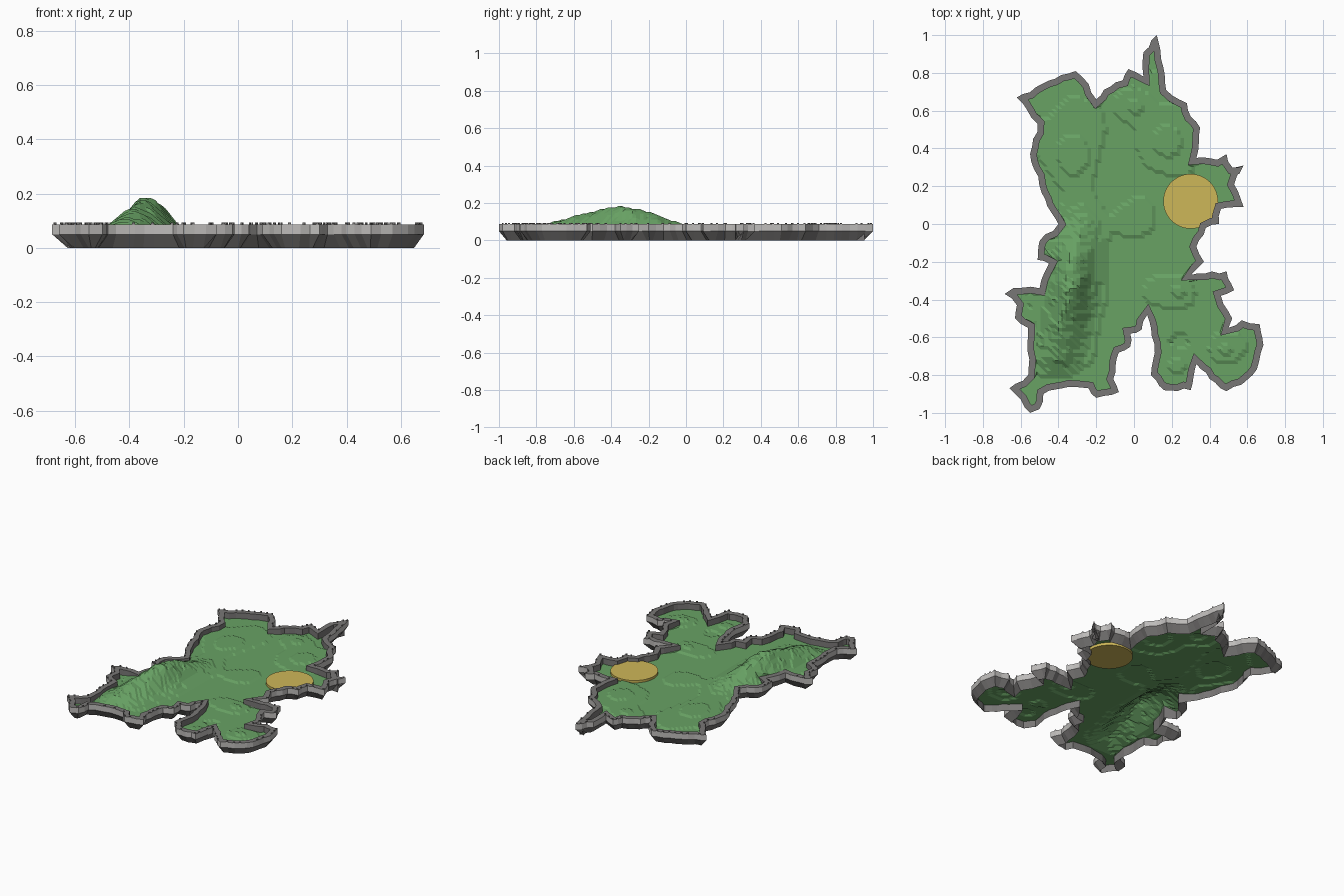
import bpy, bmesh, math, random
from mathutils import Vector, noise
from mathutils.geometry import delaunay_2d_cdt

if "Cube" in bpy.data.objects:
    bpy.data.objects.remove(bpy.data.objects["Cube"])

random.seed(4)

def srgb(r, g, b):
    return tuple(((c / 255 + 0.055) / 1.055) ** 2.4 for c in (r, g, b)) + (1,)

def material(name, rgb):
    m = bpy.data.materials.new(name)
    m.diffuse_color = srgb(*rgb)
    m.use_nodes = True
    m.node_tree.nodes["Principled BSDF"].inputs["Base Color"].default_value = m.diffuse_color
    return m

GRASS = material("grass green", (104, 162, 100))
STONE = material("light stone", (190, 188, 186))
ROCK = material("dark rock", (121, 119, 118))
SAND = material("marker yellow", (206, 183, 88))

def make(name, verts, faces, mat):
    me = bpy.data.meshes.new(name)
    me.from_pydata([tuple(v) for v in verts], [], faces)
    me.materials.append(mat)
    me.update()
    ob = bpy.data.objects.new(name, me)
    bpy.context.collection.objects.link(ob)
    return ob

# coastline, clockwise from the northern spike
COAST = [(.12, 1), (.17, .71), (.28, .64), (.30, .57), (.35, .51), (.33, .35), (.44, .34), (.49, .37),
         (.52, .30), (.58, .31), (.53, .21), (.58, .09), (.46, .08), (.45, 0), (.38, -.02), (.33, -.12),
         (.37, -.20), (.30, -.27), (.49, -.25), (.53, -.35), (.46, -.38), (.52, -.50), (.50, -.55),
         (.57, -.51), (.665, -.53), (.685, -.64), (.65, -.77), (.57, -.85), (.49, -.885), (.43, -.84),
         (.33, -.74), (.30, -.88), (.16, -.88), (.09, -.80), (.11, -.68), (.09, -.55), (.07, -.48),
         (.04, -.56), (-.02, -.58), (-.02, -.65), (-.08, -.68), (-.11, -.82), (-.08, -.89), (-.20, -.92),
         (-.24, -.87), (-.38, -.87), (-.48, -.90), (-.50, -.98), (-.55, -1), (-.66, -.87), (-.56, -.80),
         (-.56, -.55), (-.63, -.50), (-.62, -.43), (-.685, -.37), (-.64, -.34), (-.50, -.34), (-.45, -.21),
         (-.51, -.19), (-.50, -.09), (-.40, 0), (-.47, .13), (-.55, .37), (-.51, .53), (-.62, .67),
         (-.49, .74), (-.31, .81), (-.24, .74), (-.20, .66), (-.16, .71), (-.06, .76), (-.03, .82),
         (.05, .78), (.05, .91)]

# add small jags along the longer stretches
outer = []
for i, p in enumerate(COAST):
    a, b = Vector(p), Vector(COAST[(i + 1) % len(COAST)])
    d = b - a
    side = Vector((d.y, -d.x)).normalized()
    n = max(1, round(d.length / 0.04))
    outer.append(a)
    for k in range(1, n):
        outer.append(a + d * (k / n) + side * random.uniform(-0.008, 0.009))
N = len(outer)

def inset(dist):
    ring = []
    for i, p in enumerate(outer):
        d0 = (p - outer[i - 1]).normalized()
        d1 = (outer[(i + 1) % N] - p).normalized()
        n0, n1 = Vector((d0.y, -d0.x)), Vector((d1.y, -d1.x))
        m = n0 + n1
        m = m.normalized() if m.length > 1e-4 else n0
        ring.append(p + m * dist / max(m.dot(n0), 0.6))
    return ring

def strips(name, rings, mat):
    verts = [(p.x, p.y, z) for ring, z in rings for p in ring]
    faces = []
    for r in range(len(rings) - 1):
        for i in range(N):
            j = (i + 1) % N
            faces.append((r * N + i, r * N + N + i, r * N + N + j, r * N + j))
    return make(name, verts, faces, mat)

base = inset(0.035)

# sloped rock skirt, light outer band, flat rock wall top with inner face
strips("rock_skirt", [(base, 0), (outer, 0.05)], ROCK)
strips("stone_band", [(outer, 0.05), (outer, 0.087)], STONE)
strips("wall_top", [(outer, 0.087), (base, 0.087), (base, 0)], ROCK)

# little battlements on the rim
bm = bmesh.new()
for i in range(N):
    if random.random() < 0.7:
        c = outer[i].lerp(base[i], 0.1)
        e = (outer[(i + 1) % N] - outer[i]).normalized()
        s = Vector((-e.y, e.x)) * 0.003
        quad = [c - s, c + e * 0.01 - s, c + e * 0.01 + s, c + s]
        lo = [bm.verts.new((q.x, q.y, 0.085)) for q in quad]
        hi = [bm.verts.new((q.x, q.y, 0.094)) for q in quad]
        bm.faces.new(hi)
        for k in range(4):
            bm.faces.new((lo[k], lo[(k + 1) % 4], hi[(k + 1) % 4], hi[k]))
bmesh.ops.recalc_face_normals(bm, faces=bm.faces)
me = bpy.data.meshes.new("battlements")
bm.to_mesh(me)
bm.free()
me.materials.append(ROCK)
bpy.context.collection.objects.link(bpy.data.objects.new("battlements", me))

# terrain: mountain ridge, low hills and gentle terraces
HILLS = [(0, .62, .06, .014), (-.3, .35, .08, .014), (.2, .42, .1, .016), (.24, -.35, .05, .01),
         (.48, -.67, .05, .01), (.22, -.74, .04, .008), (-.02, 0, .06, .012), (-.35, .5, .12, .01)]

def height(x, y):
    cx = -.34 + .15 * (y + .33)
    sy = .2 if y > -.33 else .27
    m = .13 * math.exp(-((x - cx) / .075) ** 2 / 2 - ((y + .33) / sy) ** 2 / 2)
    if y < -.72:
        m *= max(0, 1 - (y + .72) / -.12)
    h = m + sum(a * math.exp(-((x - u) ** 2 + (y - v) ** 2) / (2 * s * s)) for u, v, s, a in HILLS)
    h += .007 * noise.noise(Vector((x * 4, y * 4, 3)))
    h += .12 * m * noise.noise(Vector((x * 16, y * 16, 7)))
    return .048 + round(h / .008) * .008

pts = [p.copy() for p in base]
STEP = 0.019
for ix in range(-35, 36):
    for iy in range(-52, 53):
        q = Vector((ix * STEP, iy * STEP))
        if min((q - p).length_squared for p in base) > 0.0001:
            pts.append(q)
v2, _, tris, orig, _, _ = delaunay_2d_cdt(pts, [], [list(range(N))], 1, 1e-5)
used = sorted({i for t in tris for i in t})
index = {v: k for k, v in enumerate(used)}
verts = [(v2[i].x, v2[i].y, min(height(*v2[i]), .085) if any(o < N for o in orig[i]) else height(*v2[i]))
         for i in used]
make("terrain", verts, [[index[i] for i in t] for t in tris], GRASS)

# round zone marker set into the ground
bpy.ops.mesh.primitive_cylinder_add(vertices=48, radius=0.145, depth=0.034, location=(.30, .12, .047))
ob = bpy.context.object
ob.name = "zone_marker"
ob.data.materials.append(SAND)
